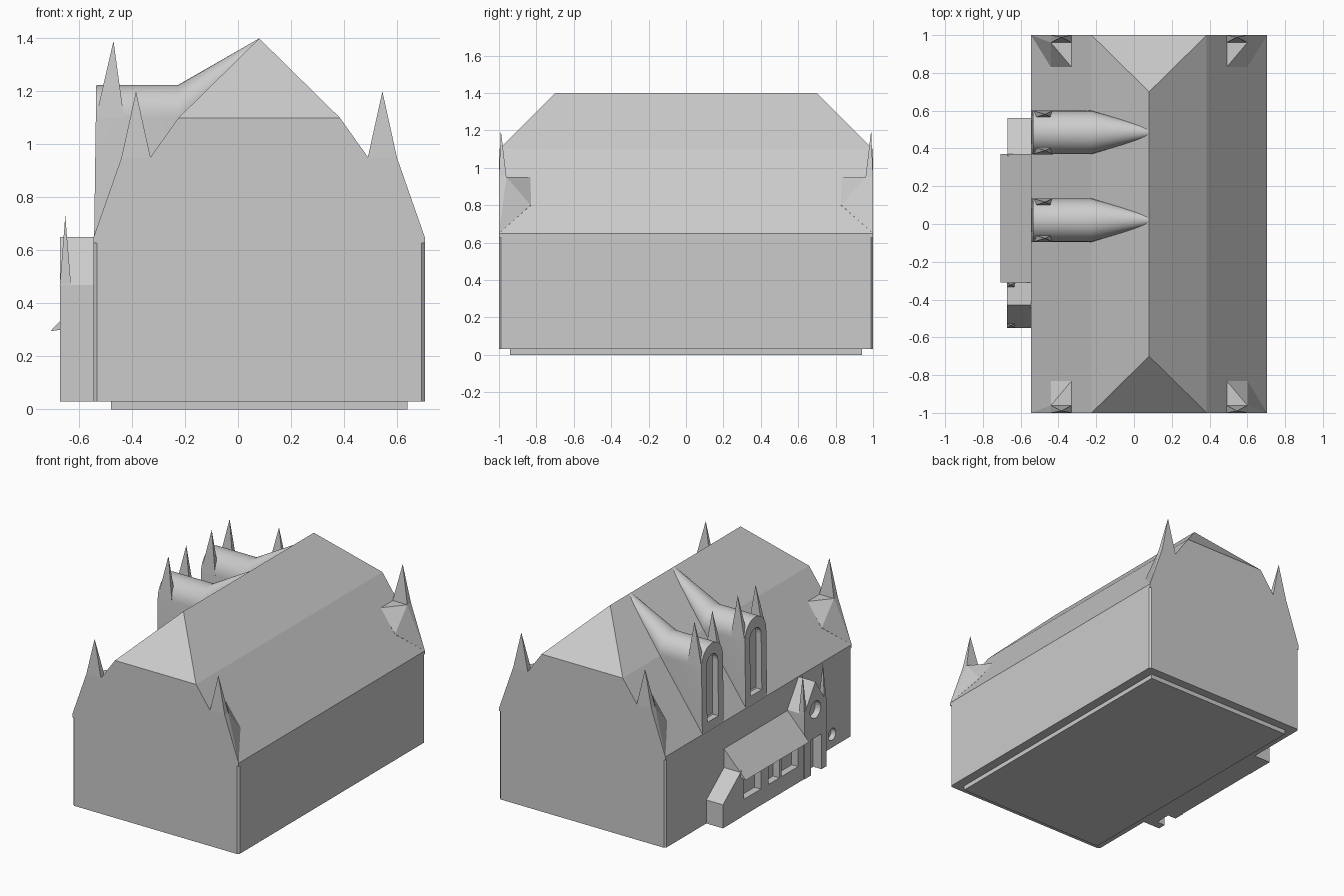
import bpy, bmesh, math

if "Cube" in bpy.data.objects:
    bpy.data.objects.remove(bpy.data.objects["Cube"])

CX = 0.08          # ridge line x
WALL = -0.545      # decorated side wall x


def finish(name, bm, smooth=False):
    bmesh.ops.recalc_face_normals(bm, faces=bm.faces)
    me = bpy.data.meshes.new(name)
    bm.to_mesh(me)
    bm.free()
    ob = bpy.data.objects.new(name, me)
    bpy.context.collection.objects.link(ob)
    if smooth:
        bpy.ops.object.select_all(action='DESELECT')
        ob.select_set(True)
        bpy.context.view_layer.objects.active = ob
        bpy.ops.object.shade_smooth_by_angle(angle=math.radians(30))
    return ob


def hull(name, pts):
    bm = bmesh.new()
    vs = [bm.verts.new(p) for p in pts]
    r = bmesh.ops.convex_hull(bm, input=vs)
    junk = {v for v in r['geom_interior'] if isinstance(v, bmesh.types.BMVert)}
    bmesh.ops.delete(bm, geom=list(junk), context='VERTS')
    bmesh.ops.dissolve_limit(bm, angle_limit=0.01, verts=bm.verts, edges=bm.edges)
    return finish(name, bm)


def box(name, x0, x1, y0, y1, z0, z1):
    return hull(name, [(x, y, z) for x in (x0, x1) for y in (y0, y1) for z in (z0, z1)])


def loft(name, rings, smooth=False):
    bm = bmesh.new()
    rs = [[bm.verts.new(p) for p in r] for r in rings]
    n = len(rs[0])
    for a, b in zip(rs, rs[1:]):
        for i in range(n):
            j = (i + 1) % n
            bm.faces.new((a[i], a[j], b[j], b[i]))
    bm.faces.new(rs[0])
    bm.faces.new(rs[-1])
    return finish(name, bm, smooth)


def prism_x(name, yz, x0, x1):
    return loft(name, [[(x, y, z) for y, z in yz] for x in (x0, x1)])


def spire(name, x0, x1, y0, y1, z, tip):
    return hull(name, [(x, y, z) for x in (x0, x1) for y in (y0, y1)] + [tip])


def cut(target, cutter):
    cutter.hide_render = True
    cutter.hide_viewport = True
    m = target.modifiers.new("opening", 'BOOLEAN')
    m.operation = 'DIFFERENCE'
    m.solver = 'EXACT'
    m.object = cutter


def arch(y, r, h, z0, z1, n):
    top = [(y + r * math.cos(math.pi * i / n), z1 + h * math.sin(math.pi * i / n))
           for i in range(n + 1)]
    return [(y - r, z0), (y + r, z0)] + top


def circle(y, z, r, n=20):
    return [(y + r * math.cos(2 * math.pi * i / n), z + r * math.sin(2 * math.pi * i / n))
            for i in range(n)]


# Base plate and chamfered-corner walls
box("base_plate", -0.48, 0.64, -0.94, 0.94, 0, 0.04)
c, hw = 0.012, 0.625
walls = hull("walls", [(CX + sx * x, sy * y, z) for sx in (-1, 1) for sy in (-1, 1)
                       for x, y in ((hw, 1 - c), (hw - c, 1)) for z in (0.03, 0.64)])
cut(walls, prism_x("round_vent_cutter", circle(-0.79, 0.12, 0.04), -0.6, -0.51))

# Two-pitch roof with clipped ends
hull("roof", [(CX + sx * x, sy * y, z) for sx in (-1, 1) for sy in (-1, 1)
              for x, y, z in ((hw, 1, 0.628), (hw, 1, 0.65), (0.305, 1, 1.1))]
     + [(CX, -0.7, 1.4), (CX, 0.7, 1.4)])

# Corner buttresses with pinnacles
for sx in (-1, 1):
    for sy in (-1, 1):
        def P(x, y, z):
            return (CX + sx * x, sy * y, z)
        hull("corner_buttress", [P(0.625, 1, 0.65), P(0.52, 1, 0.95), P(0.41, 1, 0.95),
                                 P(0.41, 0.96, 0.95), P(0.52, 0.96, 0.95), P(0.52, 0.83, 0.8),
                                 P(0.41, 0.83, 0.95), P(0.41, 1, 0.65), P(0.41, 0.83, 0.65)])
        hull("corner_pinnacle", [P(x, y, 0.95) for x in (0.41, 0.52) for y in (0.96, 1)]
             + [P(0.465, 0.99, 1.2)])

# Barrel-roofed dormers
for yc in (0.02, 0.485):
    sec = arch(yc, 0.115, 0.125, 0.65, 1.1, 16)
    rings = [[(-0.543 + 0.008 * (z - 0.65) / 0.575, y, z) for y, z in sec],
             [(-0.225, y, z) for y, z in sec],
             [(CX, yc + (y - yc) * 0.22, 1.4 + (z - 1.225) * 0.22) for y, z in sec]]
    dormer = loft("dormer", rings, True)
    cut(dormer, prism_x("dormer_window_cutter", arch(yc, 0.06, 0.06, 0.71, 1.09, 10), -0.6, -0.497))
    for s in (-1, 1):
        ys = sorted((yc + s * 0.075, yc + s * 0.116))
        spire("dormer_pinnacle", -0.537, -0.43, *ys, 1.1, (-0.47, yc + s * 0.096, 1.39))

# Gabled entrance with door, round window and pinnacles
entrance = prism_x("entrance", [(-0.55, 0.03), (-0.31, 0.03), (-0.31, 0.47),
                                (-0.43, 0.65), (-0.55, 0.47)], -0.672, -0.53)
cut(entrance, prism_x("round_window_cutter", circle(-0.43, 0.46, 0.058), -0.72, -0.63))
cut(entrance, box("door_cutter", -0.72, -0.61, -0.495, -0.385, 0.0, 0.27))
for y0, y1 in ((-0.55, -0.525), (-0.335, -0.31)):
    spire("entrance_pinnacle", -0.673, -0.63, y0, y1, 0.465, (-0.652, (y0 + y1) / 2, 0.73))

# Bay with windows under a lean-to roof
bay = box("bay", -0.668, -0.53, -0.31, 0.37, 0.03, 0.325)
for y0, y1 in ((0.15, 0.33), (-0.05, 0.07), (-0.25, -0.07)):
    cut(bay, box("bay_window_cutter", -0.72, -0.62, y0, y1, 0.14, 0.28))
hull("lean_to_roof", [(x, y, z) for y in (-0.31, 0.37) for x, z in
                      ((-0.53, 0.475), (-0.545, 0.465), (-0.708, 0.295), (-0.668, 0.32), (-0.53, 0.32))])

# Low end wing with sloping top
prism_x("end_wing", [(0.56, 0.03), (0.56, 0.19), (0.36, 0.345), (0.36, 0.03)], -0.67, -0.53)
